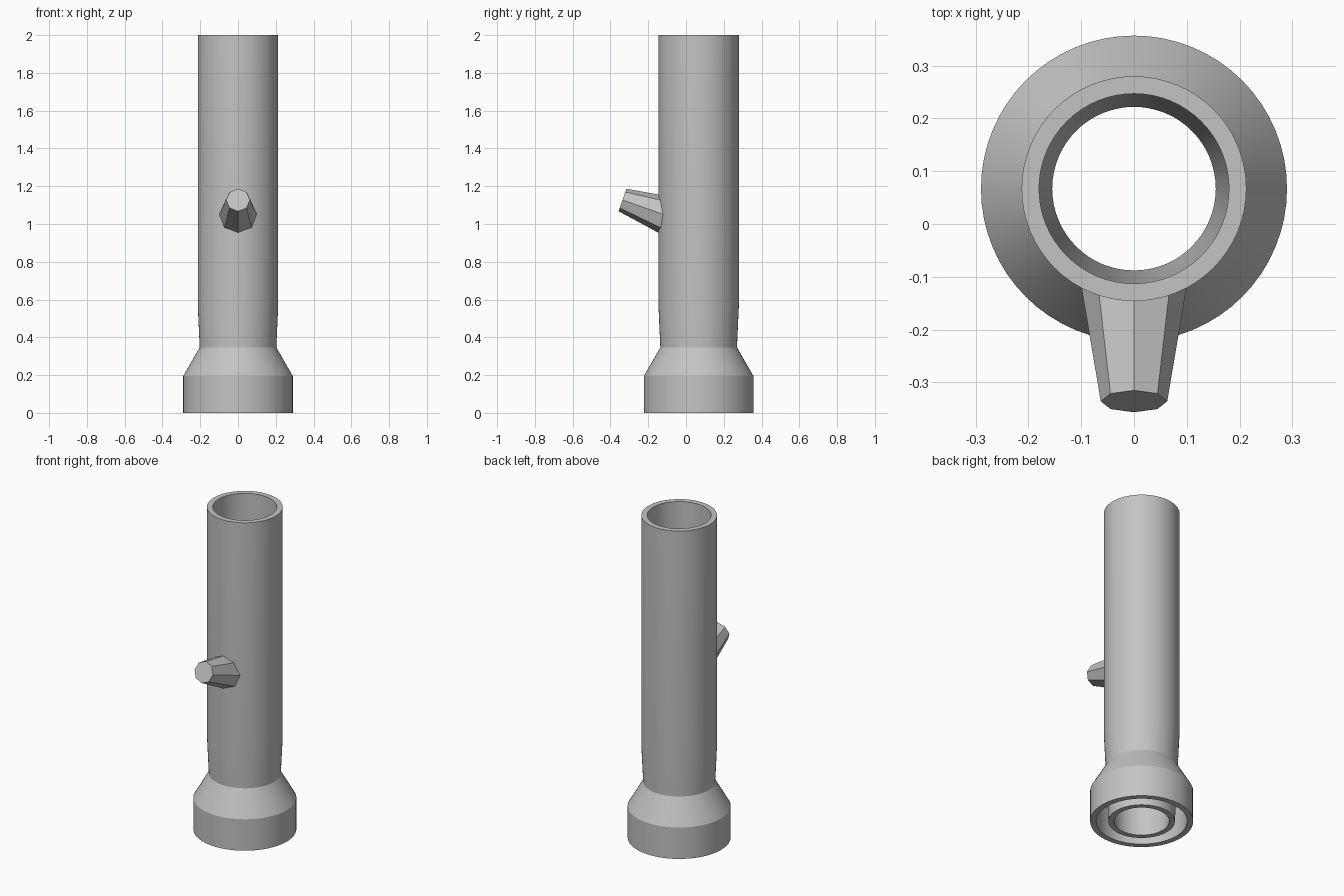
import bpy, bmesh, math
from mathutils import Vector

cube = bpy.data.objects.get("Cube")
if cube:
    bpy.data.objects.remove(cube)

AXIS_Y = 0.067  # tube axis

grey = bpy.data.materials.new("plain grey")
grey.use_nodes = True
grey.diffuse_color = (0.55, 0.55, 0.55, 1)
grey.node_tree.nodes["Principled BSDF"].inputs["Base Color"].default_value = (0.55, 0.55, 0.55, 1)


def finish(name, bm, smooth):
    bmesh.ops.recalc_face_normals(bm, faces=bm.faces)
    mesh = bpy.data.meshes.new(name)
    bm.to_mesh(mesh)
    bm.free()
    mesh.materials.append(grey)
    ob = bpy.data.objects.new(name, mesh)
    bpy.context.collection.objects.link(ob)
    if smooth:
        bpy.ops.object.select_all(action='DESELECT')
        ob.select_set(True)
        bpy.context.view_layer.objects.active = ob
        bpy.ops.object.shade_smooth_by_angle(angle=math.radians(20))
    return ob


def bridge(bm, a, b):
    n = len(a)
    for i in range(n):
        j = (i + 1) % n
        bm.faces.new((a[i], a[j], b[j], b[i]))


def lathe(name, profile, sides=64):
    """Spin a closed (radius, height) outline around the tube axis."""
    bm = bmesh.new()
    rings = []
    for r, z in profile:
        angles = [math.tau * i / sides for i in range(sides)]
        rings.append([bm.verts.new((r * math.cos(a), AXIS_Y + r * math.sin(a), z)) for a in angles])
    for k, ring in enumerate(rings):
        bridge(bm, ring, rings[(k + 1) % len(rings)])
    return finish(name, bm, True)


# Hollow tube, tapering towards the bottom
lathe("tube", [(0.213, 2), (0.213, 0.57), (0.187, 0), (0.155, 0), (0.18, 0.57), (0.18, 2)])

# Flared collar, open underneath around the tube
lathe("base_collar", [(0.201, 0.35), (0.29, 0.195), (0.29, 0), (0.256, 0), (0.256, 0.18), (0.195, 0.285)])


# Eight-sided tapered peg, tilted upwards, ending inside the tube wall
def build_peg(sides=8, tip_radius=0.063, flare=0.16):
    bm = bmesh.new()
    tip = Vector((0, -0.336, 1.127))
    inward = Vector((0, 0.944, -0.33)).normalized()
    up = Vector((0, 0.33, 0.944)).normalized()
    side = Vector((1, 0, 0))
    tip_ring, base_ring = [], []
    for i in range(sides):
        a = math.tau * i / sides
        out = side * math.sin(a) + up * math.cos(a)
        start = tip + out * tip_radius
        run = inward + out * flare
        # extend each edge until it is buried in the wall
        t = 0.0
        while math.hypot(start.x + run.x * t, start.y + run.y * t - AXIS_Y) > 0.2:
            t += 0.001
        tip_ring.append(bm.verts.new(start))
        base_ring.append(bm.verts.new(start + run * t))
    bridge(bm, tip_ring, base_ring)
    bm.faces.new(tip_ring)
    return finish("peg", bm, False)


build_peg()
